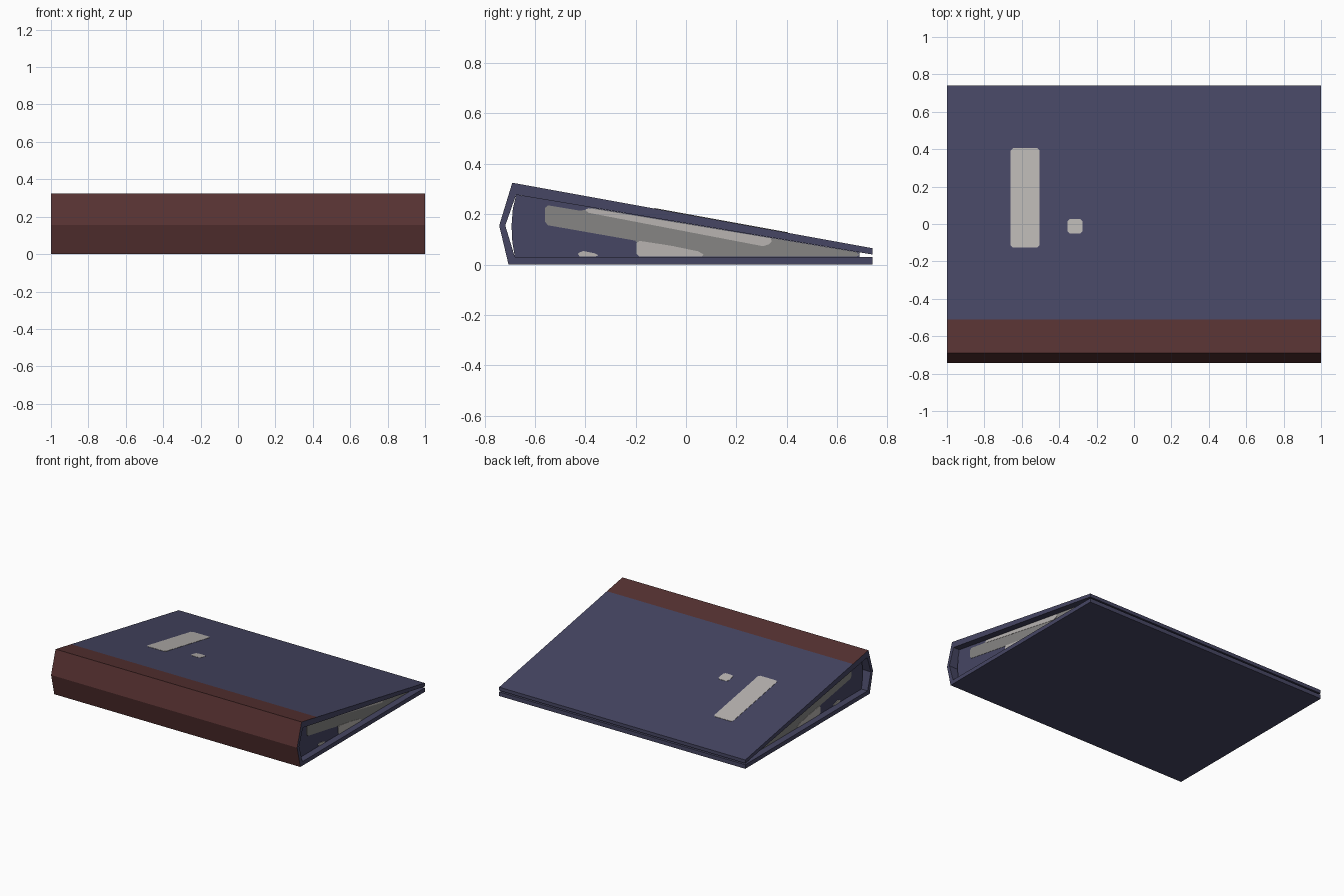
import bpy, bmesh
from mathutils import Vector

if "Cube" in bpy.data.objects:
    bpy.data.objects.remove(bpy.data.objects["Cube"])


def mat(name, rgb):
    m = bpy.data.materials.new(name)
    lin = [((c / 255 + 0.055) / 1.055) ** 2.4 for c in rgb]
    m.diffuse_color = (*lin, 1)
    m.use_nodes = True
    m.node_tree.nodes["Principled BSDF"].inputs["Base Color"].default_value = m.diffuse_color
    return m


NAVY = mat("navy", (70, 70, 99))
MAROON = mat("maroon", (87, 50, 50))
LIGHT = mat("light_grey", (184, 180, 177))
GREY = mat("mid_grey", (134, 133, 131))


def prism(name, pts, offset, mats, rule=None):
    """Extrude a closed 3D outline along offset; rule(i) gives the material of side face i."""
    bm = bmesh.new()
    off = Vector(offset)
    a = [bm.verts.new(p) for p in pts]
    b = [bm.verts.new(Vector(p) + off) for p in pts]
    bm.faces.new(a)
    bm.faces.new(b[::-1])
    n = len(pts)
    for i in range(n):
        j = (i + 1) % n
        f = bm.faces.new((a[i], b[i], b[j], a[j]))
        f.material_index = rule(i) if rule else 0
    bmesh.ops.recalc_face_normals(bm, faces=bm.faces[:])
    me = bpy.data.meshes.new(name)
    bm.to_mesh(me)
    bm.free()
    for m in mats:
        me.materials.append(m)
    ob = bpy.data.objects.new(name, me)
    bpy.context.collection.objects.link(ob)
    return ob


def chamfer(pts, r):
    """Cut the corners of a 2D outline."""
    out = []
    for i, p in enumerate(pts):
        p = Vector(p)
        for q in (pts[i - 1], pts[(i + 1) % len(pts)]):
            d = Vector(q) - p
            out.append(p + d.normalized() * min(r, d.length * 0.4))
    return out


def top_z(y):
    return 0.325 - 0.26 * (y + 0.69) / 1.43


# Cover: bottom board, folded spine and sloping top board in one profile (y, z)
cover = [(0.74, 0), (-0.705, 0), (-0.742, 0.155), (-0.69, 0.325), (-0.51, top_z(-0.51)),
         (0.74, 0.065), (0.74, 0.04), (-0.675, 0.277), (-0.718, 0.155), (-0.68, 0.03), (0.74, 0.03)]
prism("cover", [(-1, y, z) for y, z in cover], (2, 0, 0), [NAVY, MAROON],
      lambda i: 1 if i in (1, 2, 3) else 0)

# Page block: wedge with a slightly rounded back, set in from the cover edges
PX = 0.95
pages = [(0.69, 0.03), (-0.68, 0.03), (-0.69, 0.09), (-0.693, 0.155), (-0.688, 0.22),
         (-0.675, 0.277), (0.69, 0.048)]
prism("page_block", [(-PX, y, z) for y, z in pages], (2 * PX, 0, 0), [NAVY, GREY],
      lambda i: 1 if i == 6 else 0)

# Painted patches on both page sides: outline, corner cut, material, thickness
patches = {
    "page_band": ([(-0.56, 0.158), (-0.19, 0.093), (-0.19, 0.031), (0.688, 0.031), (0.688, 0.047),
                   (-0.385, 0.226), (-0.41, 0.212), (-0.56, 0.237)], 0.012, GREY, 0.002),
    "page_upper_patch": ([(-0.40, 0.226), (-0.40, 0.208), (0.32, 0.07), (0.35, 0.102)],
                         0.014, LIGHT, 0.004),
    "page_lower_patch": ([(-0.197, 0.031), (0.075, 0.031), (0.06, 0.05), (-0.06, 0.075),
                          (-0.197, 0.096)], 0.012, LIGHT, 0.004),
    "page_dot": ([(-0.435, 0.033), (-0.35, 0.031), (-0.35, 0.042), (-0.42, 0.056)],
                 0.012, LIGHT, 0.004),
}
for side, s in (("right", 1), ("left", -1)):
    for name, (pts, r, m, t) in patches.items():
        prism(f"{name}_{side}", [(s * PX, p.x, p.y) for p in chamfer(pts, r)], (s * t, 0, 0), [m])

# Label plates on the top board
for name, x0, x1, y0, y1 in (("long_label", -0.66, -0.505, -0.125, 0.405),
                             ("small_label", -0.355, -0.275, -0.05, 0.026)):
    outline = chamfer([(x0, y0), (x1, y0), (x1, y1), (x0, y1)], 0.012)
    prism(name, [(p.x, p.y, top_z(p.y) - 0.001) for p in outline], (0, 0, 0.003), [LIGHT])
